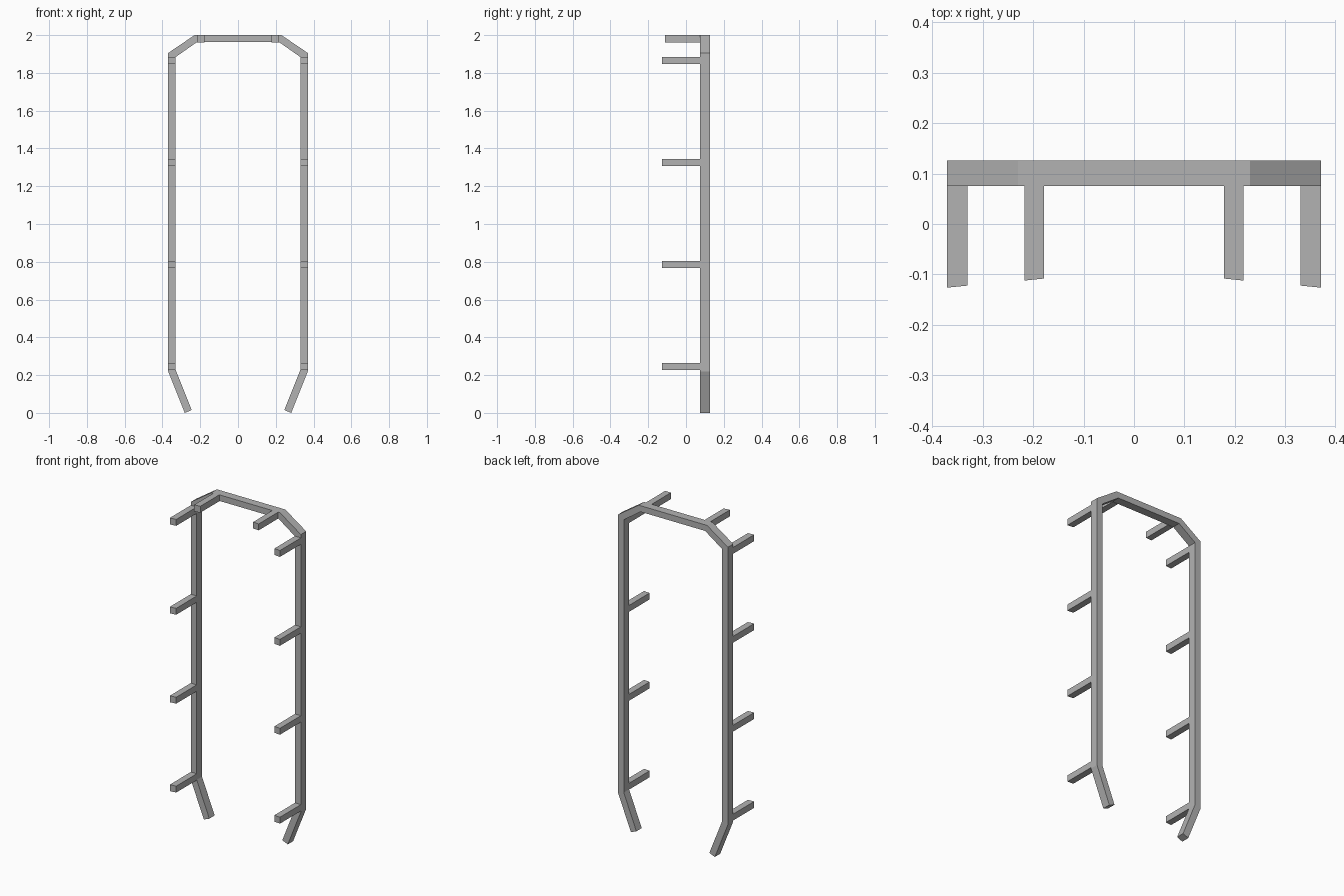
import bpy, bmesh

cube = bpy.data.objects.get("Cube")
if cube:
    bpy.data.objects.remove(cube, do_unlink=True)

grey = bpy.data.materials.new("grey metal")
grey.use_nodes = True
colour = (0.45, 0.45, 0.45, 1)
grey.diffuse_color = colour
grey.node_tree.nodes["Principled BSDF"].inputs["Base Color"].default_value = colour


def sweep(name, rings, closed_ends=True):
    """Skin a chain of four-cornered rings into a capped bar."""
    bm = bmesh.new()
    loops = [[bm.verts.new(p) for p in ring] for ring in rings]
    for a, b in zip(loops, loops[1:]):
        for i in range(4):
            j = (i + 1) % 4
            bm.faces.new((a[i], a[j], b[j], b[i]))
    bm.faces.new(loops[0])
    bm.faces.new(loops[-1][::-1])
    bmesh.ops.recalc_face_normals(bm, faces=bm.faces)
    mesh = bpy.data.meshes.new(name)
    bm.to_mesh(mesh)
    bm.free()
    mesh.materials.append(grey)
    obj = bpy.data.objects.new(name, mesh)
    bpy.context.collection.objects.link(obj)


FRONT, BACK = 0.075, 0.126

# Bent frame: outer and inner corners of one half, mirrored over the top
half = [((0.282, 0), (0.245, 0.015)),
        ((0.37, 0.22), (0.33, 0.228)),
        ((0.37, 1.905), (0.33, 1.884)),
        ((0.23, 2.0), (0.217, 1.963))]
mirrored = [((-o[0], o[1]), (-i[0], i[1])) for o, i in reversed(half)]
rings = [[(ox, FRONT, oz), (ox, BACK, oz), (ix, BACK, iz), (ix, FRONT, iz)]
         for (ox, oz), (ix, iz) in half + mirrored]
sweep("frame", rings)


def peg(name, side, inner, outer, tip, z):
    """Forward peg whose tip is cut slightly askew."""
    def ring(y_in, y_out):
        return [(side * inner, y_in, z), (side * outer, y_out, z),
                (side * outer, y_out, z + 0.039), (side * inner, y_in, z + 0.039)]
    sweep(name, [ring(FRONT, FRONT), ring(tip + 0.004, tip)])


# Pegs along the uprights and under the top bar
for side, label in ((1, "left"), (-1, "right")):
    for n in range(4):
        peg(f"{label}_peg_{n + 1}", side, 0.33, 0.37, -0.126, 0.226 + 0.54 * n)
    peg(f"{label}_top_peg", side, 0.178, 0.217, -0.112, 1.961)
